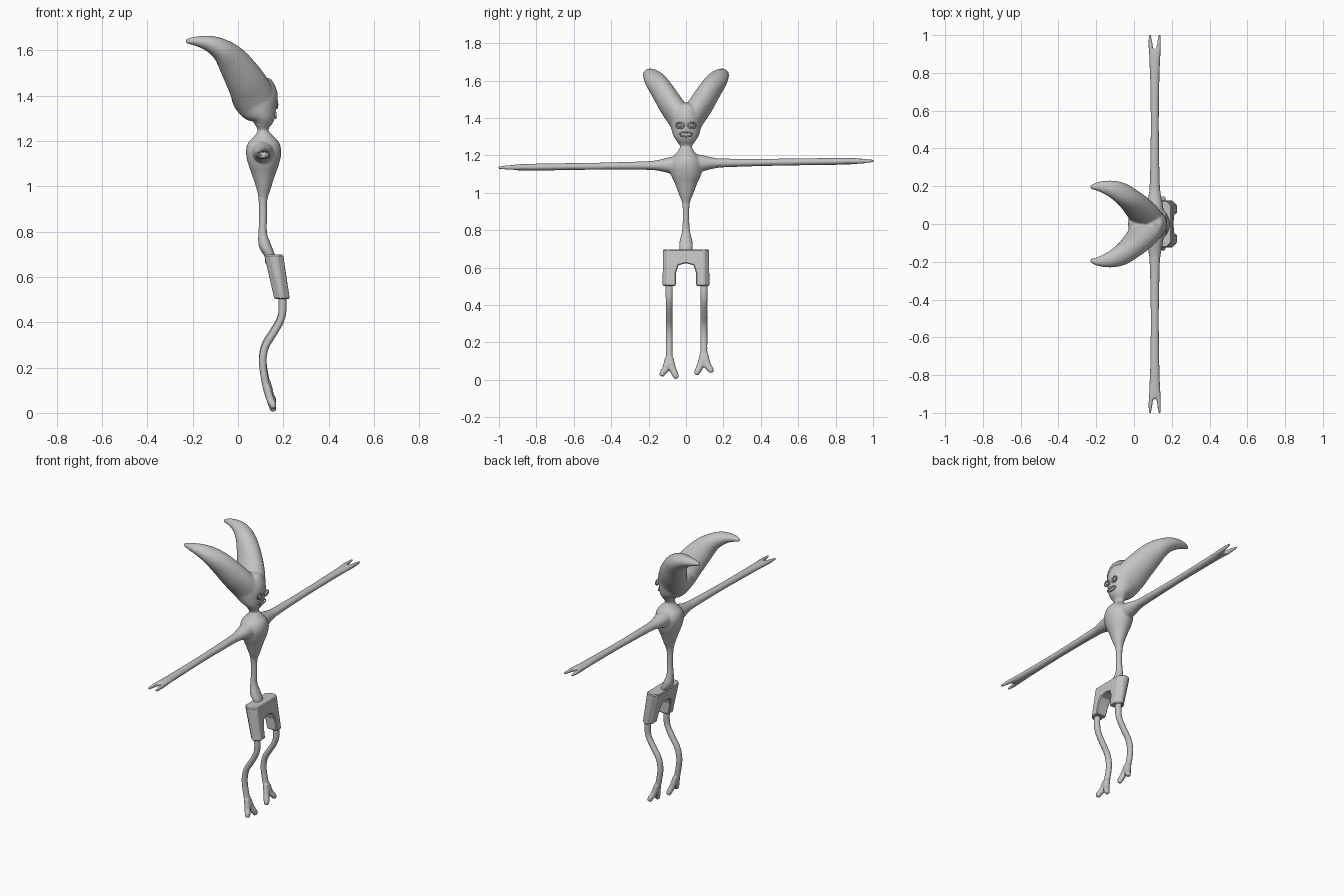
import bpy, bmesh, math
from mathutils import Vector

if "Cube" in bpy.data.objects:
    bpy.data.objects.remove(bpy.data.objects["Cube"])

grey = bpy.data.materials.new("light grey")
grey.diffuse_color = (0.55, 0.55, 0.55, 1)
grey.use_nodes = True
grey.node_tree.nodes["Principled BSDF"].inputs["Base Color"].default_value = grey.diffuse_color


def finish(bm, name, smooth=True):
    bmesh.ops.recalc_face_normals(bm, faces=bm.faces)
    for f in bm.faces:
        f.smooth = smooth
    me = bpy.data.meshes.new(name)
    bm.to_mesh(me)
    bm.free()
    me.materials.append(grey)
    ob = bpy.data.objects.new(name, me)
    bpy.context.collection.objects.link(ob)
    return ob


def catmull(pts, sub=5):
    """Smooth a list of (x, y, z, r1, r2) stations."""
    p = [Vector(q) for q in pts]
    p = [p[0] * 2 - p[1]] + p + [p[-1] * 2 - p[-2]]
    out = []
    for a, b, c, d in zip(p, p[1:], p[2:], p[3:]):
        for i in range(sub):
            t = i / sub
            out.append(0.5 * (2 * b + (c - a) * t + (2 * a - 5 * b + 4 * c - d) * t * t
                              + (3 * b - a - 3 * c + d) * t ** 3))
    return out + [p[-2]]


def tube(bm, pts, ref, n=20):
    """Elliptical tube; r1 lies along ref, r2 across it."""
    st = catmull(pts)
    pos = [Vector(s[:3]) for s in st]
    rings = []
    for i, s in enumerate(st):
        t = (pos[min(i + 1, len(pos) - 1)] - pos[max(i - 1, 0)]).normalized()
        u = Vector(ref)
        u = (u - t * u.dot(t)).normalized()
        v = t.cross(u)
        rings.append([bm.verts.new(pos[i] + u * s[3] * math.cos(a) + v * s[4] * math.sin(a))
                      for a in (2 * math.pi * k / n for k in range(n))])
    for r, q in zip(rings, rings[1:]):
        for k in range(n):
            bm.faces.new((r[k], r[(k + 1) % n], q[(k + 1) % n], q[k]))
    bm.faces.new(rings[0][::-1])
    bm.faces.new(rings[-1])


def fuse(ob, voxel, rounds):
    m = ob.modifiers.new("fuse", 'REMESH')
    m.mode = 'VOXEL'
    m.voxel_size = voxel
    m.use_smooth_shade = True
    s = ob.modifiers.new("soften", 'SMOOTH')
    s.factor = 0.5
    s.iterations = rounds


# body: torso, neck and head (z, centre x, radius x, radius y)
bm = bmesh.new()
torso = [(.66, .145, .025, .030), (.70, .138, .023, .036), (.74, .118, .027, .035),
         (.79, .109, .020, .023), (.85, .110, .018, .018), (.94, .110, .020, .020),
         (.99, .113, .032, .037), (1.05, .113, .051, .060), (1.10, .113, .069, .082),
         (1.15, .113, .078, .088), (1.19, .113, .070, .072), (1.22, .112, .044, .046),
         (1.245, .110, .024, .032), (1.265, .110, .032, .042), (1.30, .110, .056, .065),
         (1.34, .095, .084, .078), (1.38, .080, .100, .084), (1.42, .065, .100, .080),
         (1.45, .055, .090, .060), (1.47, .050, .060, .030)]
tube(bm, [(x, 0, z, rx, ry) for z, x, rx, ry in torso], (1, 0, 0), 28)

# swept-back horns and long arms with forked ends
horn = [(.09, .01, 1.35, .06, .085), (.062, .04, 1.41, .065, .092), (.03, .08, 1.47, .065, .085),
        (-.022, .13, 1.55, .060, .070), (-.07, .165, 1.60, .056, .051),
        (-.125, .188, 1.629, .043, .036), (-.185, .198, 1.640, .026, .021),
        (-.23, .195, 1.640, .010, .010)]
arm = [(.03, .05, .055), (.09, .045, .043), (.15, .034, .029), (.22, .027, .023),
       (.50, .022, .019), (.75, .025, .019), (.88, .030, .017), (.925, .030, .014)]
for s in (-1, 1):
    tube(bm, [(x, s * y, z, a, b) for x, y, z, a, b in horn], (0, 1, 0), 28)

    def arm_z(y):
        return 1.153 + s * (0.004 + 0.014 * y)
    tube(bm, [(.11, s * y, arm_z(y), a, b) for y, a, b in arm], (1, 0, 0))
    for d in (-1, 1):
        tube(bm, [(.11 + d * .016, s * .88, arm_z(.88), .014, .015),
                  (.11 + d * .022, s * .95, arm_z(.95), .011, .013),
                  (.11 + d * .026, s * 1.003, arm_z(1), .006, .007)], (1, 0, 0), 12)
fuse(finish(bm, "body"), .006, 6)

# wavy legs with two-toed feet
path = [(.19, .56, .018), (.197, .47, .018), (.188, .41, .017), (.155, .35, .017),
        (.120, .29, .017), (.109, .22, .017), (.122, .13, .017), (.138, .075, .019)]
for s, cy, lift, name in ((-1, -.090, 0, "left_leg"), (1, .096, .02, "right_leg")):
    bm = bmesh.new()
    tube(bm, [(x, cy, z + lift * (.56 - z) * 2, r * 1.1, r) for x, z, r in path], (0, 1, 0), 16)
    for d in (-1, 1):
        low = .014 + lift + (.012 if d == s else 0)
        tube(bm, [(.128, cy + d * .006, .115 + lift, .018, .017),
                  (.142, cy + d * .018, .06 + lift, .019, .017),
                  (.153, cy + d * .034, low + .012, .017, .016),
                  (.156, cy + d * .041, low - .006, .012, .012)], (0, 1, 0), 14)
    fuse(finish(bm, name), .005, 4)

# boxy shorts: arched outline given depth, leaning forward, corners chamfered
half = [(.04, .613), (.053, .575), (.055, .503), (.125, .503), (.123, .698)]
outline = [(0, .624)] + half + [(-y, z) for y, z in half[::-1]]
bm = bmesh.new()
sides = []
for d in (-1, 1):
    sides.append([bm.verts.new((.157 + (.7 - z) * .19 + d * (.042 - (.7 - z) * .04), y, z))
                  for y, z in outline])
n = len(outline)
bm.faces.new(sides[0])
bm.faces.new(sides[1][::-1])
for k in range(n):
    bm.faces.new((sides[0][k], sides[0][(k + 1) % n], sides[1][(k + 1) % n], sides[1][k]))
corners = [e for e in bm.edges if all(abs(v.co.y) > .12 for v in e.verts)
           and abs(e.verts[0].co.z - e.verts[1].co.z) > .1]
bmesh.ops.bevel(bm, geom=corners, offset=.026, segments=1, affect='EDGES')
shorts = finish(bm, "shorts", False)
b = shorts.modifiers.new("edge", 'BEVEL')
b.width = .005
b.segments = 1


# face: ringed eyes and mouth, set on the front of the head
def ring(bm, x, y, z, ry, rz, r, n=20, m=8):
    vs = [[bm.verts.new((x - abs(y) * .25 + r * math.sin(q),
                         y + (ry + r * math.cos(q)) * math.cos(p),
                         z + (rz + r * math.cos(q)) * math.sin(p)))
           for q in (2 * math.pi * j / m for j in range(m))]
          for p in (2 * math.pi * i / n for i in range(n))]
    for i in range(n):
        for j in range(m):
            k, l = (i + 1) % n, (j + 1) % m
            bm.faces.new((vs[i][j], vs[k][j], vs[k][l], vs[i][l]))


bm = bmesh.new()
for s in (-1, 1):
    ring(bm, .180, s * .032, 1.36, .020, .016, .004)
finish(bm, "eye_rings")
bm = bmesh.new()
for s in (-1, 1):
    r = bmesh.ops.create_uvsphere(bm, u_segments=12, v_segments=8, radius=.009)
    bmesh.ops.translate(bm, verts=r["verts"], vec=(.170, s * .032, 1.36))
finish(bm, "eyes")
bm = bmesh.new()
ring(bm, .166, 0, 1.313, .034, .012, .004)
finish(bm, "mouth")
